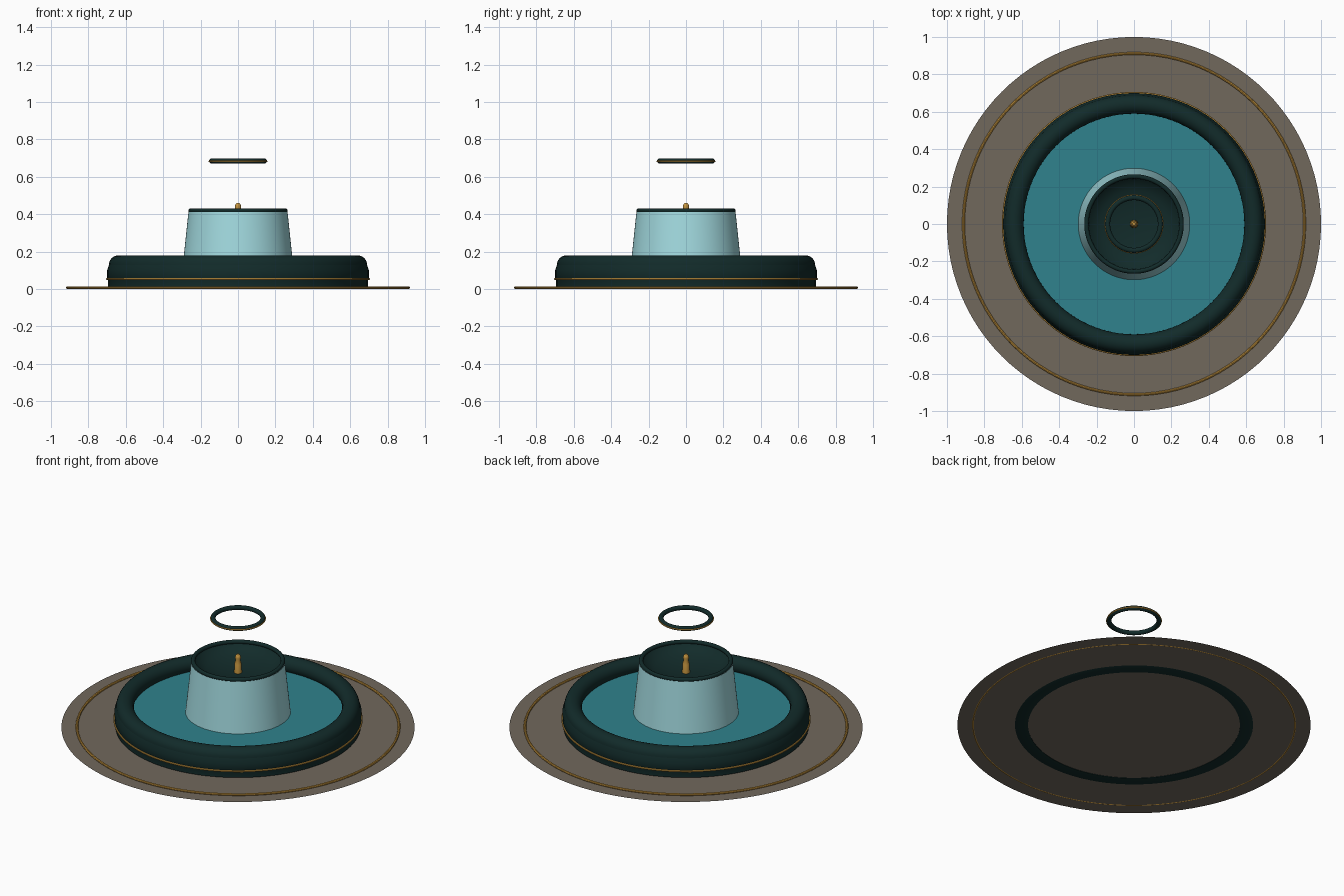
import bpy, math

if "Cube" in bpy.data.objects:
    bpy.data.objects.remove(bpy.data.objects["Cube"])


def mat(name, rgb):
    m = bpy.data.materials.new(name)
    m.diffuse_color = (*rgb, 1)
    m.use_nodes = True
    m.node_tree.nodes["Principled BSDF"].inputs["Base Color"].default_value = m.diffuse_color
    return m


STONE = mat("warm_grey_stone", (0.165, 0.138, 0.108))
DARK = mat("dark_green_marble", (0.006, 0.024, 0.023))
TEAL = mat("teal_water", (0.029, 0.225, 0.266))
PALE = mat("pale_falling_water", (0.36, 0.70, 0.74))
GOLD = mat("gold", (0.56, 0.30, 0.05))


def lathe(name, profile, material, segs=96):
    """Revolve (radius, z) points about z; a zero radius makes a pole."""
    verts, rows, faces = [], [], []
    for r, z in profile:
        n = 1 if r == 0 else segs
        rows.append([len(verts) + i for i in range(n)])
        for i in range(n):
            a = 2 * math.pi * i / segs
            verts.append((r * math.cos(a), r * math.sin(a), z))
    for low, high in zip(rows, rows[1:]):
        for i in range(segs):
            j = (i + 1) % segs
            quad = [low[i % len(low)], low[j % len(low)],
                    high[j % len(high)], high[i % len(high)]]
            faces.append(list(dict.fromkeys(quad)))
    me = bpy.data.meshes.new(name)
    me.from_pydata(verts, [], faces)
    me.materials.append(material)
    ob = bpy.data.objects.new(name, me)
    bpy.context.collection.objects.link(ob)
    bpy.ops.object.select_all(action='DESELECT')
    ob.select_set(True)
    bpy.context.view_layer.objects.active = ob
    bpy.ops.object.shade_smooth_by_angle(angle=math.radians(40))
    return ob


def ring(name, major, minor, z, material, sides=16):
    pts = [(major + minor * math.cos(2 * math.pi * k / sides),
            z + minor * math.sin(2 * math.pi * k / sides)) for k in range(sides + 1)]
    return lathe(name, pts, material)


# Paving disc with its inlaid gold band
lathe("paving_disc", [(1.0, 0.002), (0, 0.002)], STONE)
ring("paving_gold_band", 0.912, 0.0075, 0.0075, GOLD, 8)

# Lower basin: wall, rolled lip, gold trim and water
lathe("basin_wall", [(0.60, 0.10), (0.60, 0.0), (0.67, 0.0), (0.695, 0.012), (0.695, 0.05),
                     (0.70, 0.062), (0.70, 0.10), (0.69, 0.13), (0.64, 0.15)], DARK)
ring("basin_lip", 0.64, 0.05, 0.13, DARK, 24)
ring("basin_gold_trim", 0.70, 0.006, 0.054, GOLD, 8)
lathe("basin_water", [(0.62, 0.10), (0, 0.10)], TEAL)

# Falling water curtain
lathe("water_curtain", [(0.298, 0.10), (0.265, 0.412)], PALE)

# Upper bowl with rim
lathe("upper_bowl", [(0, 0.345), (0.10, 0.352), (0.18, 0.37), (0.24, 0.40),
                     (0.25, 0.42)][::-1], DARK)
ring("upper_bowl_rim", 0.254, 0.012, 0.419, DARK)

# Gold spout in the bowl
lathe("spout", [(0.022, 0.343), (0.020, 0.40), (0.013, 0.425), (0.017, 0.438),
                (0.014, 0.452), (0.008, 0.459), (0, 0.46)], GOLD, 24)

# Floating crown ring with gold edge
ring("floating_ring", 0.141, 0.0135, 0.685, DARK)
ring("floating_ring_gold_edge", 0.154, 0.004, 0.683, GOLD, 8)
